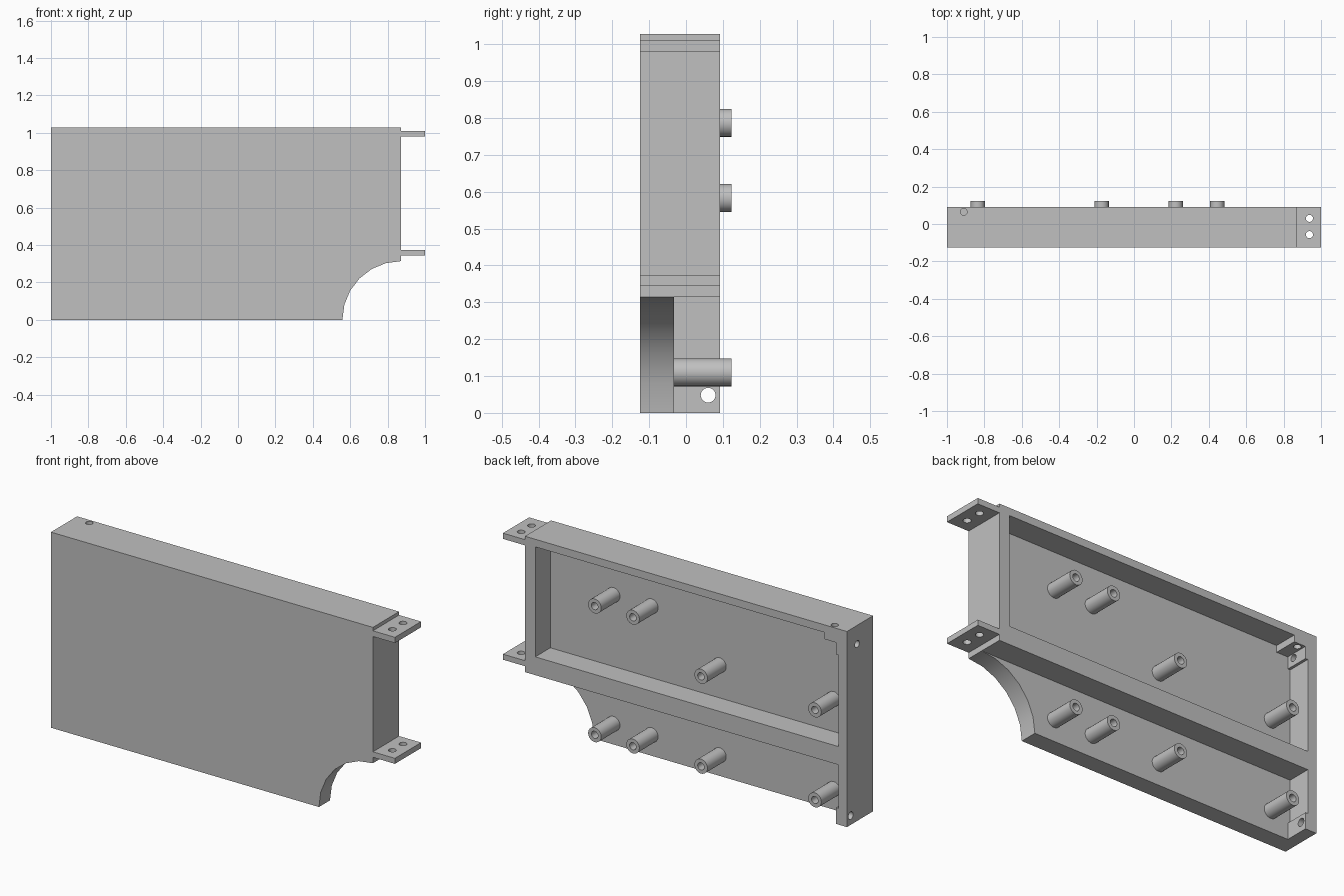
import bpy, bmesh, math
from mathutils import Matrix, Vector

cube = bpy.data.objects.get("Cube")
if cube:
    bpy.data.objects.remove(cube, do_unlink=True)

# Single grey material
grey = bpy.data.materials.new("plain grey")
grey.use_nodes = True
colour = (0.527, 0.527, 0.527, 1)
grey.diffuse_color = colour
grey.node_tree.nodes["Principled BSDF"].inputs["Base Color"].default_value = colour

FRONT, FLOOR, BACK, POST_END = -0.125, -0.033, 0.092, 0.123
LEFT_END, TOP, ARC = 0.872, 1.028, 0.314


def make_object(name, bm):
    bmesh.ops.recalc_face_normals(bm, faces=bm.faces)
    mesh = bpy.data.meshes.new(name)
    bm.to_mesh(mesh)
    bm.free()
    mesh.materials.append(grey)
    obj = bpy.data.objects.new(name, mesh)
    bpy.context.collection.objects.link(obj)
    return obj


def extrude_profile(name, points, y0, y1):
    """Extrude an x-z outline from y0 to y1."""
    bm = bmesh.new()
    face = bm.faces.new([bm.verts.new((x, y0, z)) for x, z in points])
    grown = bmesh.ops.extrude_face_region(bm, geom=[face])
    moved = [v for v in grown["geom"] if isinstance(v, bmesh.types.BMVert)]
    bmesh.ops.translate(bm, verts=moved, vec=(0, y1 - y0, 0))
    return make_object(name, bm)


def rod(name, centre, axis, radius, length):
    bm = bmesh.new()
    turn = Vector((0, 0, 1)).rotation_difference(Vector(axis)).to_matrix().to_4x4()
    bmesh.ops.create_cone(bm, cap_ends=True, segments=24, radius1=radius, radius2=radius,
                          depth=length, matrix=Matrix.Translation(centre) @ turn)
    return make_object(name, bm)


def cut(obj, cutters):
    bpy.context.view_layer.objects.active = obj
    for cutter in cutters:
        cutter.hide_render = True
        mod = obj.modifiers.new("cut", "BOOLEAN")
        mod.operation, mod.solver, mod.object = "DIFFERENCE", "EXACT", cutter
        bpy.ops.object.modifier_apply(modifier=mod.name)
        bpy.data.objects.remove(cutter, do_unlink=True)


def smooth(obj):
    bpy.ops.object.select_all(action="DESELECT")
    obj.select_set(True)
    bpy.context.view_layer.objects.active = obj
    bpy.ops.object.shade_smooth_by_angle(angle=math.radians(30))


# Panel body with a quarter-round corner cut-out
arc = [(LEFT_END - ARC * math.cos(a), ARC * math.sin(a))
       for a in (math.radians(15 * i) for i in range(7))]
body = extrude_profile("panel_body", [(-1, 0)] + arc + [(LEFT_END, TOP), (-1, TOP)], FRONT, BACK)

# Closed upper pocket, stepped around its corner boss
upper = extrude_profile("upper_pocket_cutter", [
    (-0.95, 0.41), (0.812, 0.41), (0.812, 0.988), (-0.87, 0.988),
    (-0.87, 0.953), (-0.936, 0.953), (-0.936, 0.89), (-0.95, 0.89)], FLOOR, 0.2)
# Open lower pocket, stepped around its corner boss
lower = extrude_profile("lower_pocket_cutter", [
    (-0.936, -0.1), (1, -0.1), (1, ARC), (-0.95, ARC),
    (-0.95, 0.085), (-0.936, 0.085)], FLOOR, 0.2)
# Fixing holes through the end wall and top wall
holes = [rod("upper_side_hole", (-0.97, 0.007, 0.93), (1, 0, 0), 0.018, 0.12),
         rod("lower_side_hole", (-0.97, 0.06, 0.048), (1, 0, 0), 0.02, 0.12),
         rod("top_hole", (-0.91, 0.065, 1.0), (0, 0, 1), 0.018, 0.16)]
cut(body, [upper, lower] + holes)
smooth(body)

# Mounting tabs, each with two holes
for name, z0, z1 in (("upper_tab", 0.98, 1.01), ("lower_tab", 0.345, 0.374)):
    tab = extrude_profile(name, [(LEFT_END, z0), (1, z0), (1, z1), (LEFT_END, z1)], FRONT, BACK)
    cut(tab, [rod("tab_hole", (0.938, y, z0), (0, 0, 1), 0.019, 0.2) for y in (-0.057, 0.03)])
    smooth(tab)

# Hollow posts on the pocket floors
for i, (x, z) in enumerate(((0.445, 0.787), (0.223, 0.787), (-0.173, 0.583), (-0.835, 0.583))):
    for row, height in (("upper", z), ("lower", 0.11)):
        start = FLOOR - 0.01
        post = rod(f"{row}_post_{i + 1}", (x, (start + POST_END) / 2, height),
                   (0, 1, 0), 0.038, POST_END - start)
        cut(post, [rod("bore", (x, POST_END, height), (0, 1, 0), 0.019, 2 * (POST_END - FLOOR))])
        smooth(post)
